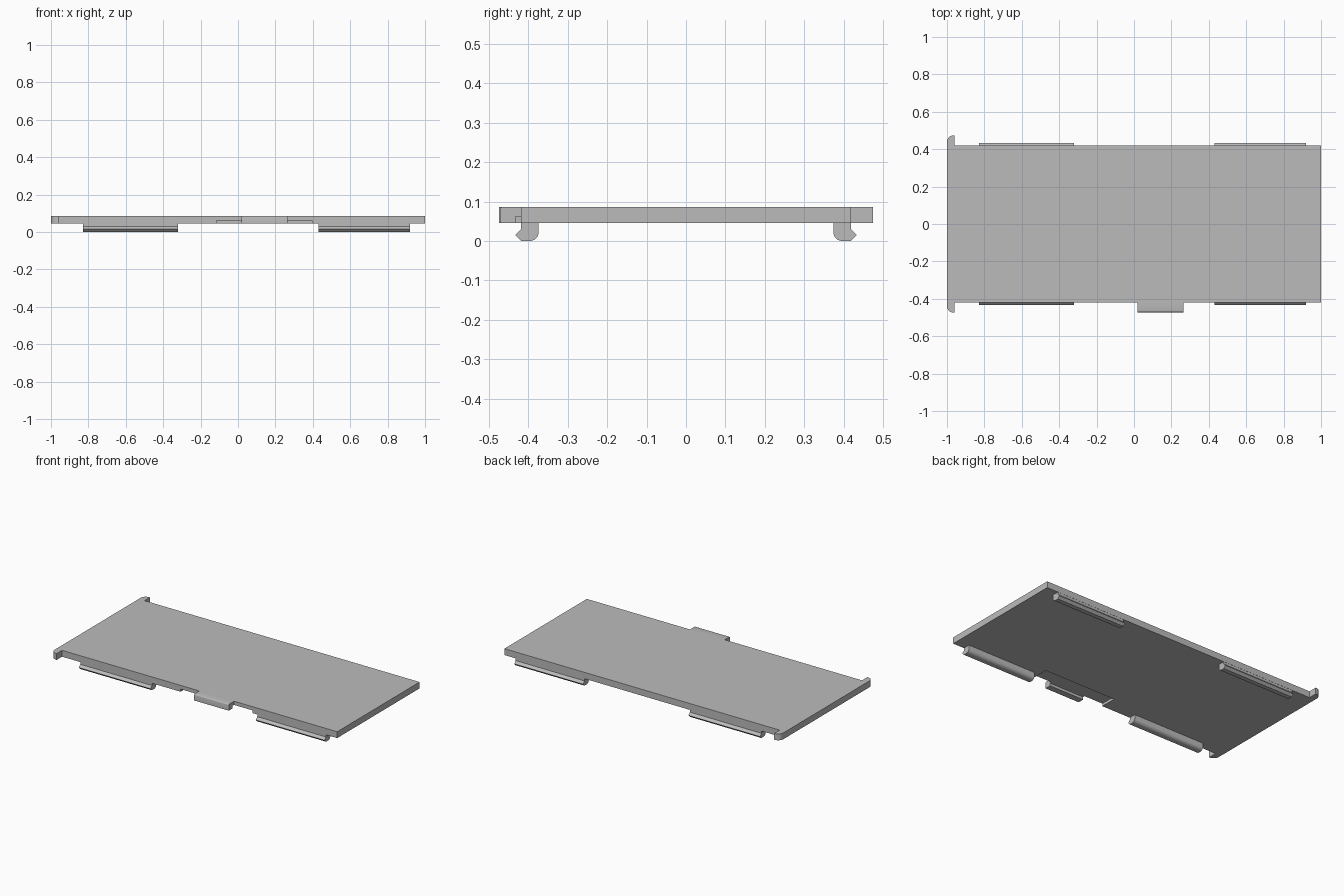
import bpy, bmesh
from math import sin, cos, pi
from mathutils import Vector

cube = bpy.data.objects.get("Cube")
if cube:
    bpy.data.objects.remove(cube, do_unlink=True)

GREY = (0.5, 0.5, 0.5, 1)
grey = bpy.data.materials.new("plain grey plastic")
grey.use_nodes = True
grey.diffuse_color = GREY
grey.node_tree.nodes["Principled BSDF"].inputs["Base Color"].default_value = GREY

BOTTOM, TOP = 0.045, 0.086
EDGE, EAR = 0.419, 0.474
TAB = -0.472


def arc(cx, cy, r, start, end, steps=6):
    """Points along an arc, angles in quarter turns."""
    angles = [(start + (end - start) * i / steps) * pi / 2 for i in range(steps + 1)]
    return [(cx + r * cos(a), cy + r * sin(a)) for a in angles]


def extrude(name, points, offset, round_edge=None):
    """Fill an outline of 3D points and push it along an offset."""
    bm = bmesh.new()
    face = bm.faces.new([bm.verts.new(p) for p in points])
    moved = bmesh.ops.extrude_face_region(bm, geom=[face])["geom"]
    bmesh.ops.translate(bm, vec=Vector(offset),
                        verts=[v for v in moved if isinstance(v, bmesh.types.BMVert)])
    bmesh.ops.recalc_face_normals(bm, faces=bm.faces)
    if round_edge:
        edges = [e for e in bm.edges if round_edge(e)]
        bmesh.ops.bevel(bm, geom=edges, offset=0.006, segments=3,
                        profile=0.5, affect='EDGES')
    mesh = bpy.data.meshes.new(name)
    bm.to_mesh(mesh)
    bm.free()
    mesh.materials.append(grey)
    obj = bpy.data.objects.new(name, mesh)
    bpy.context.collection.objects.link(obj)
    return obj


def smooth(obj):
    bpy.ops.object.select_all(action='DESELECT')
    obj.select_set(True)
    bpy.context.view_layer.objects.active = obj
    bpy.ops.object.shade_smooth_by_angle(angle=pi / 6)


# Cover panel: plate with two end ears and a finger tab
R = 0.036
outline = arc(-1 + R, -EAR + R, R, 2, 3) + [(-0.96, -EAR), (-0.96, -EDGE)]
outline += [(0.018, -EDGE), (0.018, TAB), (0.265, TAB), (0.265, -EDGE)]
outline += [(1, -EDGE), (1, EDGE), (-0.96, EDGE), (-0.96, EAR)]
outline += arc(-1 + R, EAR - R, R, 1, 2)


def ear_or_tab_rim(edge):
    a, b = edge.verts
    level = min(a.co.z, b.co.z) > TOP - 0.001
    return level and abs(a.co.y - TAB) < 1e-4 and abs(b.co.y - TAB) < 1e-4


panel = extrude("cover_panel", [(x, y, BOTTOM) for x, y in outline],
                (0, 0, TOP - BOTTOM), ear_or_tab_rim)

# Shallow recess under the tab, leaving a lip at its front
recess = [(-0.115, -0.432), (0.395, -0.432), (0.395, -0.315), (-0.115, -0.315)]
cutter = extrude("recess_cutter", [(x, y, 0) for x, y in recess], (0, 0, 0.062))
cutter.hide_render = True
cut = panel.modifiers.new("recess", 'BOOLEAN')
cut.operation = 'DIFFERENCE'
cut.solver = 'EXACT'
cut.object = cutter
bpy.ops.object.select_all(action='DESELECT')
panel.select_set(True)
bpy.context.view_layer.objects.active = panel
bpy.ops.object.modifier_apply(modifier=cut.name)
bpy.data.objects.remove(cutter, do_unlink=True)
smooth(panel)

# Snap clips along the front and back edges
clip = [(0.374, BOTTOM)] + arc(0.396, 0.022, 0.022, 2, 3)
clip += [(0.418, 0), (0.433, 0.015), (0.418, 0.030), (0.418, BOTTOM)]
for side, start, end in (("right", -0.83, -0.32), ("left", 0.43, 0.92)):
    for place, sign in (("front", -1), ("back", 1)):
        smooth(extrude(f"{place}_{side}_clip", [(start, sign * y, z) for y, z in clip],
                       (end - start, 0, 0)))
